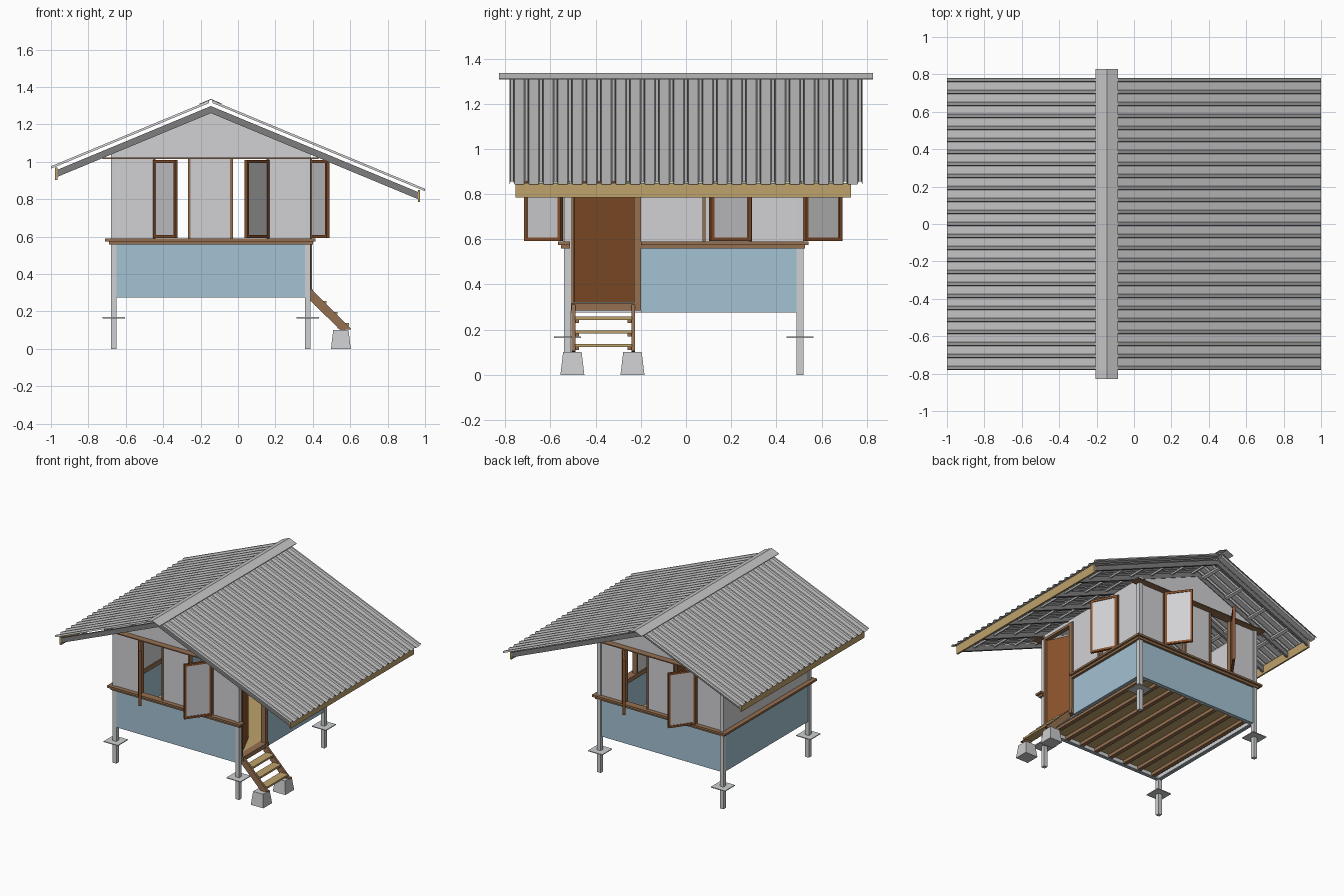
import bpy, math
from mathutils import Matrix, Vector

if "Cube" in bpy.data.objects:
    bpy.data.objects.remove(bpy.data.objects["Cube"])


def material(name, r, g, b):
    m = bpy.data.materials.new(name)
    m.diffuse_color = (r, g, b, 1)
    m.use_nodes = True
    m.node_tree.nodes["Principled BSDF"].inputs["Base Color"].default_value = m.diffuse_color
    return m


ROOF = material("roof grey", 0.56, 0.56, 0.57)
WALL = material("wall pale grey", 0.64, 0.64, 0.66)
BLUE = material("panel blue", 0.37, 0.54, 0.65)
WOOD = material("trim brown", 0.30, 0.16, 0.08)
DARK = material("door brown", 0.25, 0.082, 0.024)
TAN = material("plank tan", 0.52, 0.36, 0.15)
STEEL = material("post steel", 0.62, 0.63, 0.64)
RAFT = material("rafter dark grey", 0.21, 0.21, 0.21)
CONC = material("concrete", 0.60, 0.60, 0.61)


def mesh(name, verts, faces, mat):
    me = bpy.data.meshes.new(name)
    me.from_pydata(verts, [], faces)
    me.materials.append(mat)
    ob = bpy.data.objects.new(name, me)
    bpy.context.collection.objects.link(ob)
    return ob


def prism(name, pts, y0, y1, mat):
    """Extrude an xz polygon from y0 to y1."""
    n = len(pts)
    v = [(x, y0, z) for x, z in pts] + [(x, y1, z) for x, z in pts]
    f = [tuple(range(n)), tuple(range(2 * n - 1, n - 1, -1))]
    f += [((i + 1) % n, i, n + i, n + (i + 1) % n) for i in range(n)]
    return mesh(name, v, f, mat)


def box(name, x0, x1, y0, y1, z0, z1, mat):
    return prism(name, [(x0, z0), (x1, z0), (x1, z1), (x0, z1)], y0, y1, mat)


YC = -0.0125            # middle of the house in y
RX, SLOPE = -0.145, 0.415


def roof_z(x, drop=0.0):
    return 1.318 - drop - SLOPE * abs(x - RX)


# Corner posts with ground plates
for px in (-0.665, 0.372):
    for py in (-0.525, 0.505):
        box("post", px - 0.015, px + 0.015, py - 0.015, py + 0.015, 0, roof_z(px, 0.045), STEEL)
        box("post_plate", px - 0.06, px + 0.06, py - 0.06, py + 0.06, 0.163, 0.169, STEEL)

# Floor, joists and steel edge beams
box("floor", -0.655, 0.36, -0.515, 0.495, 0.303, 0.315, TAN)
for i in range(8):
    x = -0.60 + i * 0.13
    box("joist", x - 0.015, x + 0.015, -0.515, 0.495, 0.278, 0.303, WOOD)
for y in (-0.512, 0.487):
    box("edge_beam", -0.65, 0.357, y - 0.006, y + 0.006, 0.276, 0.303, STEEL)
for x in (-0.65, 0.355):
    box("edge_beam", x - 0.006, x + 0.006, -0.51, 0.49, 0.276, 0.303, STEEL)

# Front and back walls (mirrored about YC)
for s, side in ((-1, "front"), (1, "back")):
    def yy(d):
        return YC + s * d
    box(side + "_lower_panel", -0.65, 0.357, yy(0.505), yy(0.522), 0.275, 0.56, BLUE)
    for a, b in ((-0.65, -0.447), (-0.26, -0.035), (0.16, 0.357)):
        box(side + "_upper_panel", a, b, yy(0.505), yy(0.522), 0.575, 1.02, WALL)
    # gable up to the rafters
    g = [(-0.68, 1.02), (0.387, 1.02), (0.387, roof_z(0.387, 0.05)),
         (RX, roof_z(RX, 0.05)), (-0.68, roof_z(-0.68, 0.05))]
    prism(side + "_gable", g, yy(0.505), yy(0.522), WALL)
    # window jambs
    for x in (-0.447, -0.26, -0.035, 0.16):
        box(side + "_window_jamb", x - 0.007, x + 0.007, yy(0.495), yy(0.53), 0.59, 1.015, WOOD)
    # sill rails and top ledge
    box(side + "_sill", -0.71, 0.415, yy(0.50), yy(0.555), 0.575, 0.59, WOOD)
    box(side + "_sill_rail", -0.69, 0.40, yy(0.50), yy(0.54), 0.558, 0.575, WOOD)
    box(side + "_top_ledge", -0.725, 0.43, yy(0.495), yy(0.57), 1.014, 1.022, WOOD)

# Left wall
box("left_lower_panel", -0.675, -0.658, -0.51, 0.49, 0.275, 0.56, BLUE)
box("left_upper_panel", -0.675, -0.658, -0.51, 0.49, 0.575, 1.05, WALL)
box("left_sill", -0.71, -0.65, -0.565, 0.54, 0.575, 0.59, WOOD)
box("left_sill_rail", -0.69, -0.65, -0.55, 0.525, 0.558, 0.575, WOOD)

# Right wall with window and doorway
box("right_lower_panel", 0.364, 0.381, -0.20, 0.49, 0.275, 0.56, BLUE)
for a, b in ((-0.20, 0.08), (0.285, 0.49)):
    box("right_upper_panel", 0.364, 0.381, a, b, 0.575, 1.02, WALL)
box("right_header_panel", 0.364, 0.381, -0.51, 0.49, 1.015, 1.05, WALL)
box("right_sill", 0.355, 0.415, -0.20, 0.54, 0.575, 0.59, WOOD)
box("right_sill_rail", 0.355, 0.40, -0.20, 0.525, 0.558, 0.575, WOOD)
for y in (0.08, 0.285):
    box("right_window_jamb", 0.355, 0.39, y - 0.007, y + 0.007, 0.59, 1.015, WOOD)
box("door_jamb", 0.355, 0.395, -0.23, -0.20, 0.29, 1.015, WOOD)
box("door_jamb", 0.355, 0.39, -0.51, -0.495, 0.29, 1.015, WOOD)
box("door_head", 0.355, 0.39, -0.51, -0.20, 1.0, 1.018, WOOD)
box("threshold", 0.345, 0.40, -0.51, -0.20, 0.285, 0.317, WOOD)

# Door, swung slightly inwards
door = box("door", 0, 0.295, -0.008, 0.008, 0.32, 1.0, DARK)
door.location = (0.365, -0.497, 0)
door.rotation_euler.z = math.radians(90 + 25)

# Window shutters: frame and panel, hinged open
W, Z0, Z1, T = 0.20, 0.592, 1.01, 0.016
for hx, hy, ang in ((-0.447, -0.55, -54), (0.16, -0.55, -126), (-0.447, 0.525, 54),
                    (0.16, 0.525, 126), (0.39, 0.285, -63)):
    parts = [box("shutter_panel", T, W - T, -0.004, 0.004, Z0 + T, Z1 - T, WALL)]
    for x0, x1, z0, z1 in ((0, T, Z0, Z1), (W - T, W, Z0, Z1),
                           (T, W - T, Z0, Z0 + T), (T, W - T, Z1 - T, Z1)):
        parts.append(box("shutter_frame", x0, x1, -0.009, 0.009, z0, z1, DARK))
    for p in parts:
        p.location = (hx, hy, 0)
        p.rotation_euler.z = math.radians(ang)

# Ribbed roof sheets
PITCH = 1.54 / 24
for side, x_in, x_out in (("left", RX - 0.01, -1.0), ("right", RX + 0.01, 1.0)):
    prof = []
    for k in range(25):
        c = -0.77 + k * PITCH
        prof += [(c - 0.011, 0), (c - 0.006, 0.013), (c + 0.006, 0.013), (c + 0.011, 0)]
    v = [(x, y, roof_z(x) + h) for x in (x_in, x_out) for y, h in prof]
    n = len(prof)
    f = [(i, i + 1, n + i + 1, n + i) for i in range(n - 1)]
    if side == "right":
        f = [q[::-1] for q in f]
    mesh(side + "_roof_sheet", v, f, ROOF)

# Ridge cap
cap = [(RX - 0.06, 1.311), (RX, 1.336), (RX + 0.06, 1.311),
       (RX + 0.06, 1.307), (RX, 1.331), (RX - 0.06, 1.307)]
prism("ridge_cap", cap, -0.828, 0.828, ROOF)

# Rafters, purlins between them, and fascia boards
for x_end, side in ((-0.972, "left"), (0.968, "right")):
    for y in (-0.745, -0.525, -0.26, -0.0125, 0.24, 0.505, 0.72):
        pts = [(RX, roof_z(RX, 0.02)), (RX, roof_z(RX, 0.058)),
               (x_end, roof_z(x_end, 0.058)), (x_end, roof_z(x_end, 0.02))]
        prism(side + "_rafter", pts, y - 0.009, y + 0.009, RAFT)
    length = abs(x_end - RX)
    count = round(length / 0.2)
    for i in range(count):
        x = RX + (x_end - RX) * (i + 0.25) / count
        e = 0.01
        pts = [(x - e, roof_z(x - e, 0.022)), (x + e, roof_z(x + e, 0.022)),
               (x + e, roof_z(x + e, 0.036)), (x - e, roof_z(x - e, 0.036))]
        prism(side + "_purlin", pts, -0.745, 0.72, ROOF)
    zt = roof_z(x_end) - 0.006
    box(side + "_fascia", x_end - 0.006, x_end + 0.006, -0.755, 0.73, zt - 0.066, zt, TAN)

# Entry steps: stringers, treads, cleats and tapered footings
stringer = [(0.385, 0.316), (0.40, 0.312), (0.607, 0.105), (0.547, 0.10), (0.385, 0.26)]
for y in (-0.498, -0.234):
    prism("stair_stringer", stringer, y - 0.008, y + 0.008, WOOD)
for z in (0.13, 0.19, 0.25):
    x = 0.41 + (0.278 - z)
    box("stair_tread", x - 0.03, x + 0.035, -0.492, -0.24, z - 0.007, z + 0.007, TAN)
    for y in (-0.482, -0.25):
        box("tread_cleat", x - 0.025, x + 0.025, y - 0.008, y + 0.008, z - 0.02, z - 0.007, WOOD)
for y in (-0.503, -0.237):
    v = [(0.55 + sx * r, y + sy * r, z) for z, r in ((0, 0.053), (0.1, 0.041))
         for sx, sy in ((-1, -1), (1, -1), (1, 1), (-1, 1))]
    f = [(3, 2, 1, 0), (4, 5, 6, 7)] + [(i, (i + 1) % 4, 4 + (i + 1) % 4, 4 + i) for i in range(4)]
    mesh("stair_footing", v, f, CONC)

# Make closed parts face outwards
import bmesh
for ob in bpy.context.collection.objects:
    if "sheet" not in ob.name:
        bm = bmesh.new()
        bm.from_mesh(ob.data)
        bmesh.ops.recalc_face_normals(bm, faces=bm.faces)
        bm.to_mesh(ob.data)
        bm.free()
